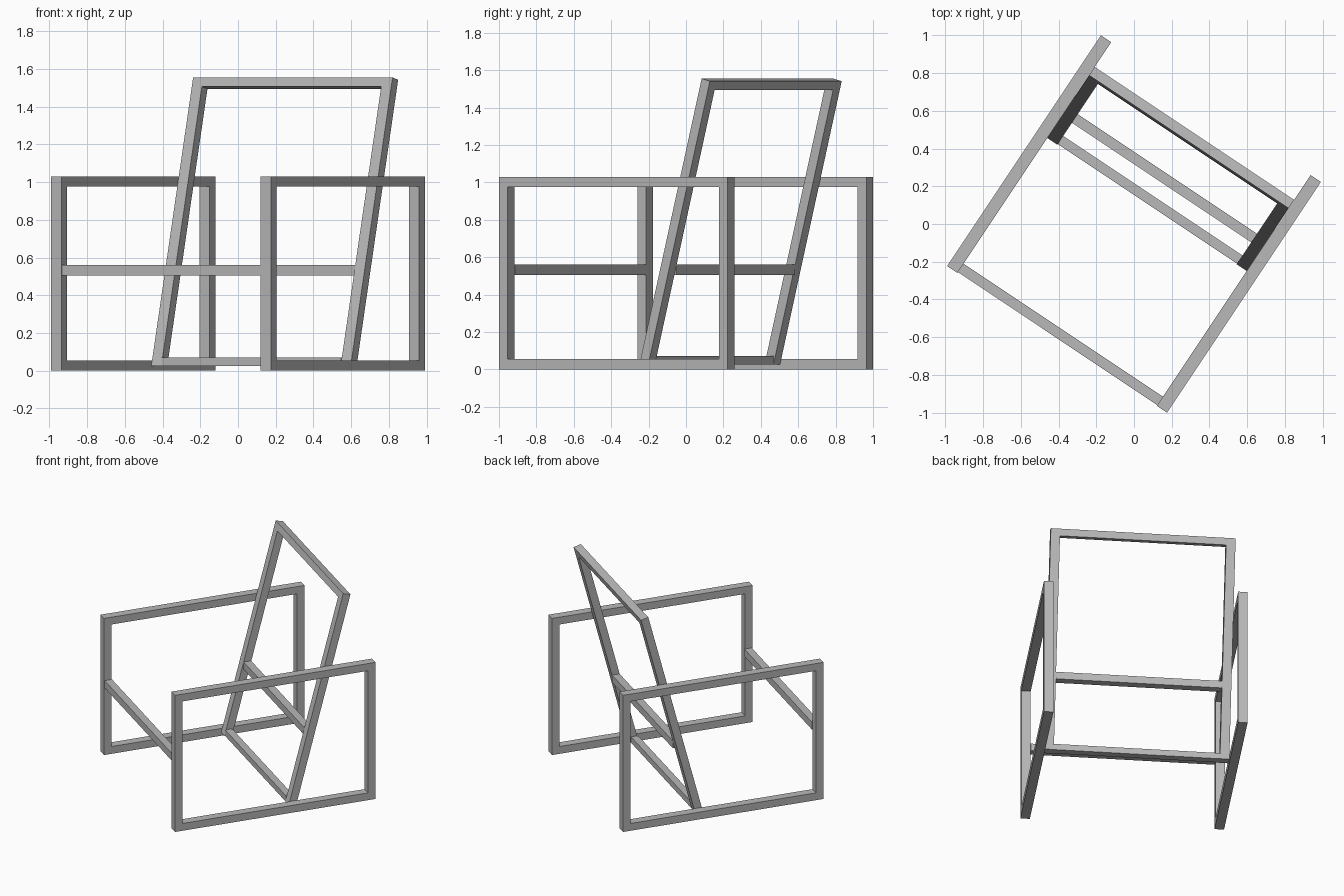
import bpy, bmesh, math

if "Cube" in bpy.data.objects:
    bpy.data.objects.remove(bpy.data.objects["Cube"], do_unlink=True)

TURN = math.radians(-33.7)   # the chair stands turned on the floor
HALF_W, HALF_D, ARM_H = 0.70, 0.735, 1.03
BAR, RAIL_W = 0.055, 0.065
INNER = HALF_W - RAIL_W

grey = bpy.data.materials.new("grey_metal")
grey.use_nodes = True
grey.diffuse_color = (0.48, 0.48, 0.48, 1)
grey.node_tree.nodes["Principled BSDF"].inputs["Base Color"].default_value = (0.48, 0.48, 0.48, 1)


def prism(name, profile, x0, x1):
    """Extrude a (y, z) side profile from x0 to x1."""
    bm = bmesh.new()
    face = bm.faces.new([bm.verts.new((x0, y, z)) for y, z in profile])
    ext = bmesh.ops.extrude_face_region(bm, geom=[face])
    verts = [g for g in ext["geom"] if isinstance(g, bmesh.types.BMVert)]
    bmesh.ops.translate(bm, verts=verts, vec=(x1 - x0, 0, 0))
    bmesh.ops.recalc_face_normals(bm, faces=bm.faces[:])
    mesh = bpy.data.meshes.new(name)
    bm.to_mesh(mesh)
    bm.free()
    mesh.materials.append(grey)
    obj = bpy.data.objects.new(name, mesh)
    obj.rotation_euler.z = TURN
    bpy.context.collection.objects.link(obj)
    return obj


def bar(name, x0, x1, y0, y1, z0, z1):
    return prism(name, [(y0, z0), (y1, z0), (y1, z1), (y0, z1)], x0, x1)


# Leaning stile profile: level foot, square-cut top
foot_front, foot_back = (0.124, 0.026), (0.181, 0.026)
top_front, top_back = (0.524, 1.555), (0.577, 1.541)
STILE_W = 0.064

for side, s in (("left", 1), ("right", -1)):
    # Side frames: two posts with arm and floor rails
    x0, x1 = sorted((s * INNER, s * HALF_W))
    bar(side + "_front_post", x0, x1, -HALF_D, -HALF_D + BAR, 0, ARM_H)
    bar(side + "_back_post", x0, x1, HALF_D - BAR, HALF_D, 0, ARM_H)
    for rail, z in (("floor_rail", 0), ("arm_rail", ARM_H - BAR)):
        bar(side + "_" + rail, x0, x1, -HALF_D + BAR, HALF_D - BAR, z, z + BAR)
    # Backrest stiles
    x0, x1 = sorted((s * (INNER - STILE_W), s * INNER))
    prism(side + "_back_stile", [foot_front, foot_back, top_back, top_front], x0, x1)

# Cross bars
gap = INNER - STILE_W
bar("front_cross_bar", -INNER, INNER, -0.73, -0.676, 0.505, 0.56)
bar("back_middle_bar", -gap, gap, 0.264, 0.319, 0.505, 0.56)
bar("back_bottom_bar", -gap, gap, 0.128, 0.18, 0.026, 0.071)
drop = (-0.0128, -0.0484)
lower = [(y + drop[0], z + drop[1]) for y, z in (top_back, top_front)]
prism("back_top_bar", [top_front, top_back] + lower, -gap, gap)
